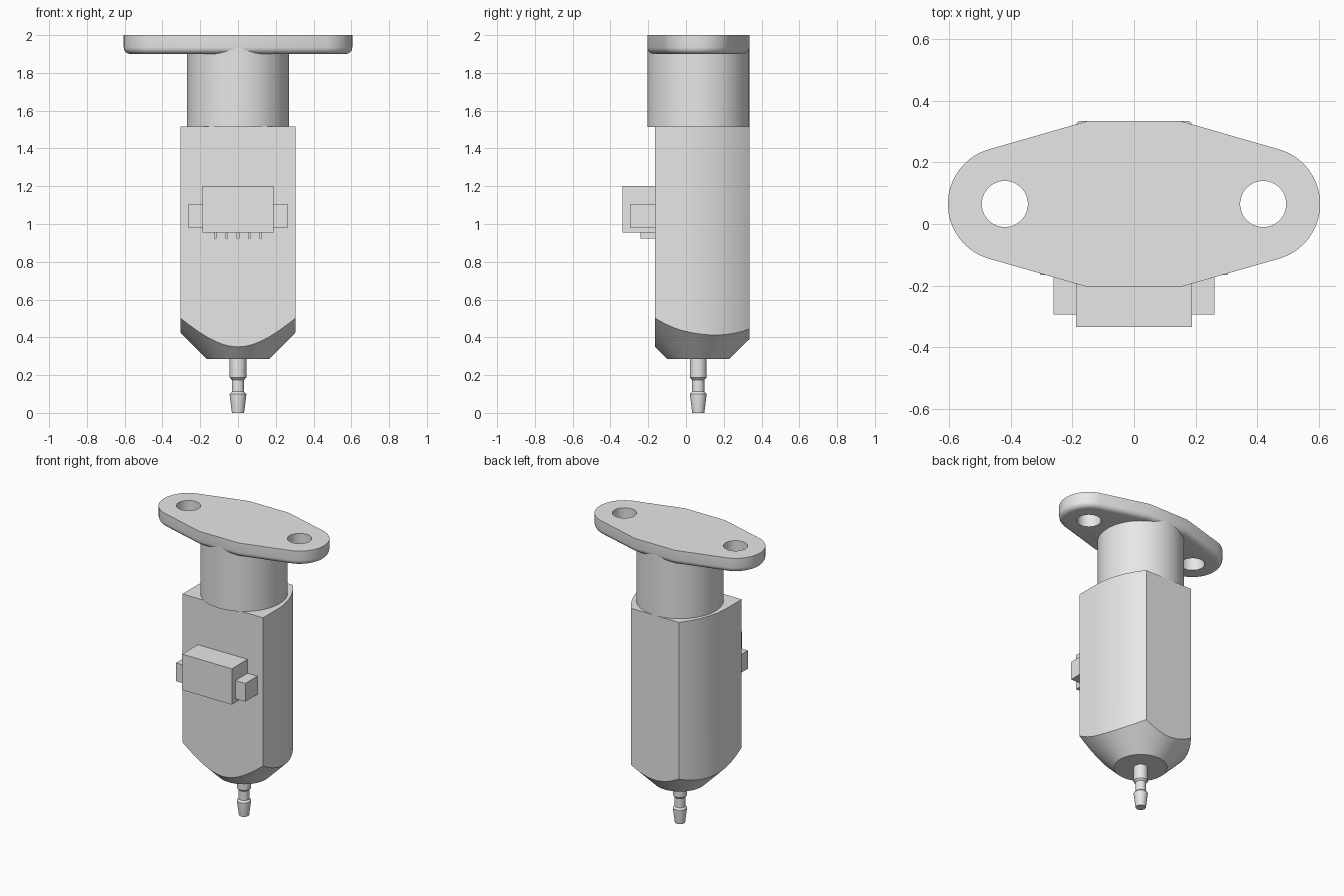
import bpy
import bmesh
import math

cube = bpy.data.objects.get("Cube")
if cube:
    bpy.data.objects.remove(cube, do_unlink=True)

AXIS_Y = 0.065  # the round parts share this axis

grey = bpy.data.materials.new("light grey")
grey.diffuse_color = (0.8, 0.8, 0.8, 1)
grey.use_nodes = True
grey.node_tree.nodes["Principled BSDF"].inputs["Base Color"].default_value = (0.8, 0.8, 0.8, 1)


def finish(name, bm):
    """Turn a bmesh into a named grey object."""
    bmesh.ops.recalc_face_normals(bm, faces=bm.faces[:])
    mesh = bpy.data.meshes.new(name)
    bm.to_mesh(mesh)
    bm.free()
    mesh.materials.append(grey)
    obj = bpy.data.objects.new(name, mesh)
    bpy.context.collection.objects.link(obj)
    return obj


def smooth(obj, angle=25):
    bpy.ops.object.select_all(action="DESELECT")
    obj.select_set(True)
    bpy.context.view_layer.objects.active = obj
    bpy.ops.object.shade_smooth_by_angle(angle=math.radians(angle))


def lathe(name, profile, x=0.0, sides=64):
    """Closed solid of revolution from (radius, z) points."""
    bm = bmesh.new()
    rings = []
    for r, z in profile:
        rings.append([bm.verts.new((x + r * math.cos(math.tau * i / sides),
                                    AXIS_Y + r * math.sin(math.tau * i / sides), z))
                      for i in range(sides)])
    for a, b in zip(rings, rings[1:]):
        for i in range(sides):
            j = (i + 1) % sides
            bm.faces.new((a[i], a[j], b[j], b[i]))
    bm.faces.new(rings[0])
    bm.faces.new(rings[-1])
    return finish(name, bm)


def prism(name, outline, z0, z1, bottom_round=0.0):
    """Extrude an (x, y) outline, optionally rounding its lower rim."""
    bm = bmesh.new()
    low = [bm.verts.new((x, y, z0)) for x, y in outline]
    high = [bm.verts.new((x, y, z1)) for x, y in outline]
    base = bm.faces.new(low)
    bm.faces.new(high)
    for i in range(len(low)):
        j = (i + 1) % len(low)
        bm.faces.new((low[i], low[j], high[j], high[i]))
    if bottom_round:
        bmesh.ops.recalc_face_normals(bm, faces=bm.faces[:])
        bmesh.ops.bevel(bm, geom=list(base.edges), offset=bottom_round,
                        segments=5, profile=0.5, affect="EDGES")
    return finish(name, bm)


def box(name, x0, x1, y0, y1, z0, z1):
    return prism(name, [(x0, y0), (x1, y0), (x1, y1), (x0, y1)], z0, z1)


def boolean(obj, cutter, operation):
    cutter.hide_render = True
    mod = obj.modifiers.new("cut", "BOOLEAN")
    mod.operation = operation
    mod.solver = "EXACT"
    mod.object = cutter
    bpy.context.view_layer.objects.active = obj
    bpy.ops.object.modifier_apply(modifier=mod.name)
    bpy.data.objects.remove(cutter, do_unlink=True)


# Housing: flat front and back, sides curving in towards the back
R, start = 0.5525, -0.015
end = math.asin((0.335 - start) / R)
side = [(0.305 - R + R * math.cos(end * i / 16), start + R * math.sin(end * i / 16))
        for i in range(17)]
right_half = [(0.305, -0.165)] + side
outline = right_half + [(-x, y) for x, y in reversed(right_half)]
housing = prism("housing", outline, 0.2, 1.515)
# Conical nose trims the lower end of the housing
nose = lathe("nose_cutter", [(0.165, 0.285), (0.5, 0.62), (0.5, 1.7)], sides=96)
boolean(housing, nose, "INTERSECT")
smooth(housing)

# Round neck under the flange
neck = lathe("neck", [(0.27, 1.514), (0.27, 1.99)], sides=96)
smooth(neck)

# Mounting flange: rounded ends tapering from a wide middle
tangent = math.radians(74.7)
quarter = [(0.15, -0.27)]
for i in range(33):
    a = -tangent + 2 * tangent * i / 32
    quarter.append((0.42 + 0.185 * math.cos(a), 0.185 * math.sin(a)))
quarter.append((0.15, 0.27))
rim = quarter + [(-x, y) for x, y in reversed(quarter)]
flange = prism("mounting_flange", [(x, y + AXIS_Y) for x, y in rim], 1.9, 2.0, 0.035)
for x in (-0.42, 0.42):
    hole = lathe("hole_cutter", [(0.075, 1.8), (0.075, 2.1)], x=x, sides=48)
    boolean(flange, hole, "DIFFERENCE")
smooth(flange)

# Probe pin with a barbed tip
probe = lathe("probe_pin", [(0.032, 0.0), (0.044, 0.095), (0.044, 0.1), (0.033, 0.112),
                            (0.033, 0.175), (0.044, 0.187), (0.044, 0.3)], sides=48)
smooth(probe)

# Connector with side ears and solder pins
box("connector", -0.188, 0.188, -0.335, -0.16, 0.955, 1.2)
for label, s in (("left", 1), ("right", -1)):
    xs = sorted((s * 0.18, s * 0.262))
    box("connector_ear_" + label, xs[0], xs[1], -0.295, -0.16, 0.98, 1.105)
for i in range(5):
    x = -0.12 + 0.06 * i
    box("connector_pin_%d" % (i + 1), x - 0.007, x + 0.007, -0.24, -0.16, 0.922, 0.96)
